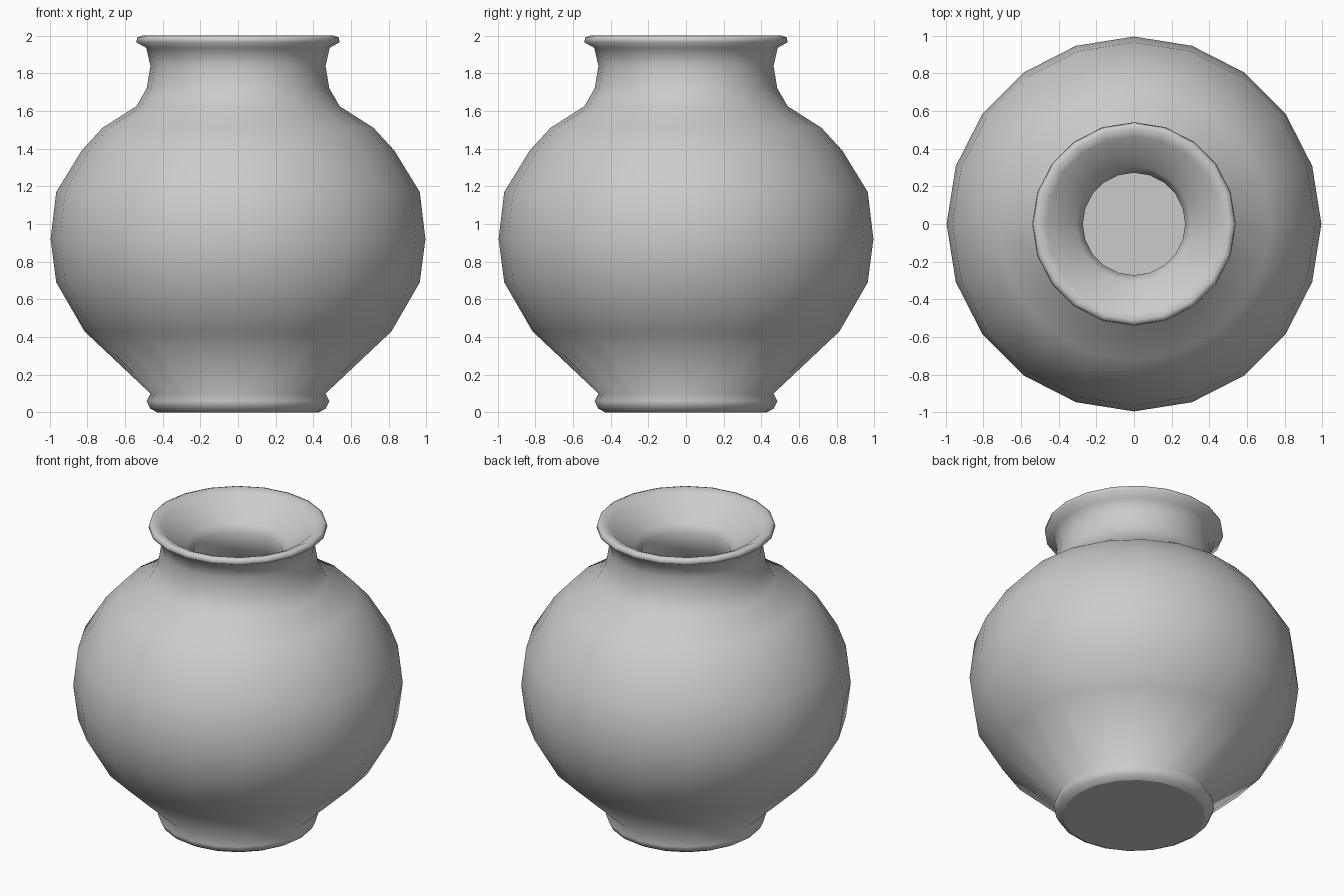
import bpy, bmesh, math

if "Cube" in bpy.data.objects:
    bpy.data.objects.remove(bpy.data.objects["Cube"])

SIDES = 20

# Outer wall, from foot to lip
outer = [(0.43, 0), (0.465, 0.02), (0.485, 0.06), (0.465, 0.1),
         (0.815, 0.43), (0.965, 0.69), (0.995, 0.92), (0.965, 1.17),
         (0.83, 1.39), (0.72, 1.51), (0.54, 1.625), (0.485, 1.72),
         (0.465, 1.84), (0.487, 1.935), (0.54, 1.965), (0.535, 1.99),
         (0.51, 2.0)]
# Inner wall, from lip through the throat down to the floor
inner = [(0.465, 1.98), (0.38, 1.91), (0.305, 1.85), (0.272, 1.80),
         (0.30, 1.68), (0.42, 1.47), (0.60, 1.34), (0.70, 1.25),
         (0.775, 1.1), (0.79, 0.92), (0.775, 0.74), (0.65, 0.54),
         (0.33, 0.23)]


def lathe(name, profile):
    """Spin a radius/height profile into a closed solid."""
    bm = bmesh.new()
    rings = []
    for r, z in profile:
        rings.append([bm.verts.new((r * math.cos(2 * math.pi * i / SIDES),
                                    r * math.sin(2 * math.pi * i / SIDES), z))
                      for i in range(SIDES)])
    for a, b in zip(rings, rings[1:]):
        for i in range(SIDES):
            j = (i + 1) % SIDES
            bm.faces.new((a[i], a[j], b[j], b[i])).smooth = True
    # Underside and inner floor stay flat, with crisp borders
    for cap in (bm.faces.new(rings[0][::-1]), bm.faces.new(rings[-1])):
        cap.smooth = False
        for e in cap.edges:
            e.smooth = False
    bmesh.ops.recalc_face_normals(bm, faces=bm.faces)
    mesh = bpy.data.meshes.new(name)
    bm.to_mesh(mesh)
    bm.free()
    obj = bpy.data.objects.new(name, mesh)
    bpy.context.collection.objects.link(obj)
    return obj


lathe("vase", outer + inner)
